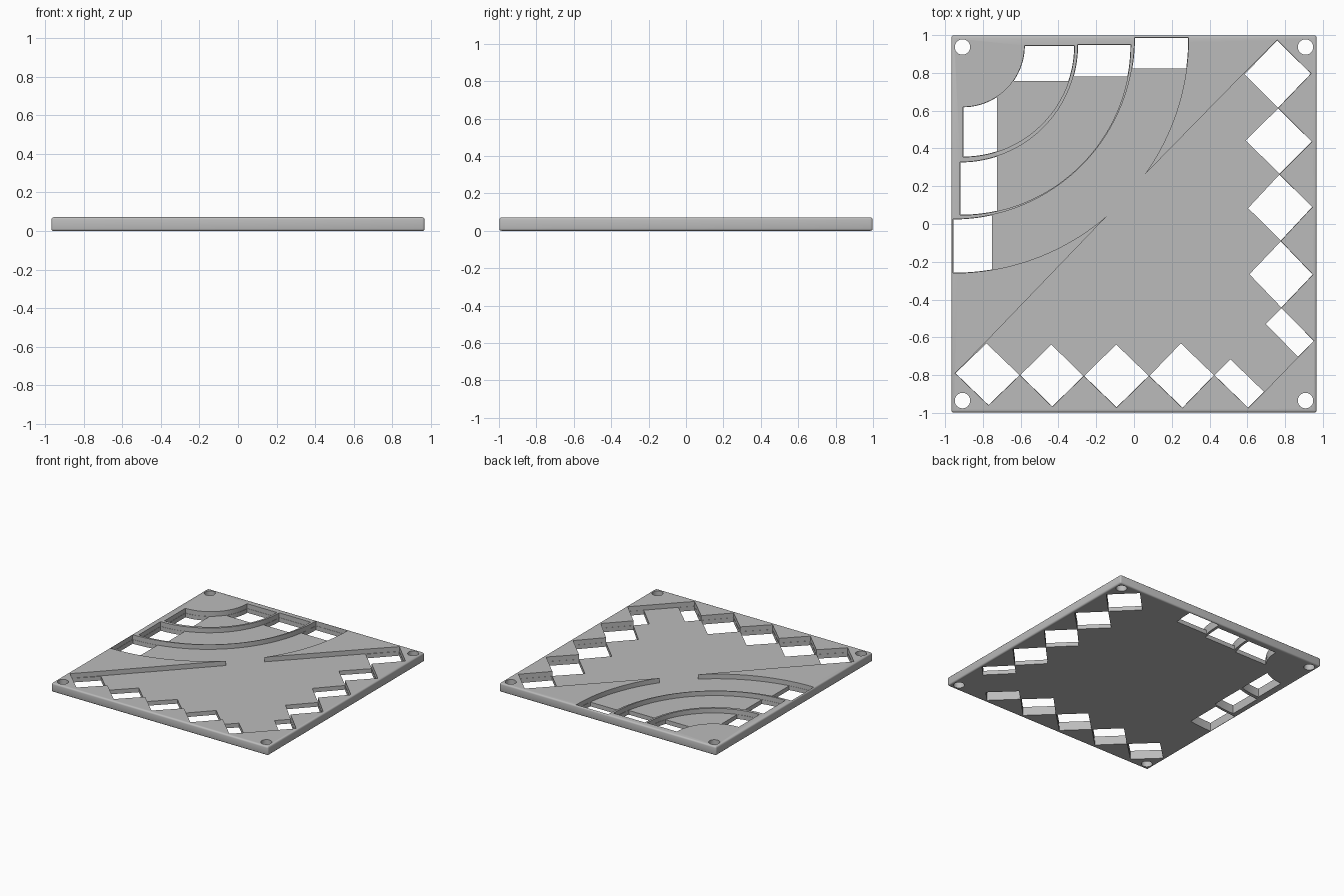
import bpy, bmesh
from math import sin, cos, asin, radians, pi
from mathutils import Vector

THICK, FLOOR, GAP = 0.072, 0.034, 0.002

if "Cube" in bpy.data.objects:
    bpy.data.objects.remove(bpy.data.objects["Cube"])

grey = bpy.data.materials.new("plain grey")
grey.use_nodes = True
grey.diffuse_color = (0.5, 0.5, 0.5, 1)
grey.node_tree.nodes["Principled BSDF"].inputs["Base Color"].default_value = (0.5, 0.5, 0.5, 1)


def arc(c, r, a0, a1, n=32):
    """Points along an arc, angles in radians."""
    steps = [a0 + (a1 - a0) * i / n for i in range(n + 1)]
    return [(c[0] + r * cos(a), c[1] + r * sin(a)) for a in steps]


def prisms(name, outlines, z0, z1):
    """One object made of upright prisms, one for each outline."""
    bm = bmesh.new()
    for pts in outlines:
        face = bm.faces.new([bm.verts.new((x, y, z0)) for x, y in pts])
        ext = bmesh.ops.extrude_face_region(bm, geom=[face], use_keep_orig=True)
        top = [v for v in ext["geom"] if isinstance(v, bmesh.types.BMVert)]
        bmesh.ops.translate(bm, verts=top, vec=(0, 0, z1 - z0))
    bmesh.ops.recalc_face_normals(bm, faces=bm.faces)
    mesh = bpy.data.meshes.new(name)
    bm.to_mesh(mesh)
    bm.free()
    ob = bpy.data.objects.new(name, mesh)
    bpy.context.collection.objects.link(ob)
    mesh.materials.append(grey)
    return ob


def apply(ob, mod):
    bpy.context.view_layer.objects.active = ob
    bpy.ops.object.modifier_apply(modifier=mod.name)


def cut(ob, cutter):
    cutter.hide_render = True
    mod = ob.modifiers.new("cut", "BOOLEAN")
    mod.operation, mod.solver, mod.object = "DIFFERENCE", "EXACT", cutter
    apply(ob, mod)
    bpy.data.objects.remove(cutter)


def shrink(pts):
    """Pull an outline slightly in, so neighbours do not touch."""
    mid = sum((Vector(p) for p in pts), Vector((0, 0))) / len(pts)
    return [tuple(mid + (Vector(p) - mid) * 0.988) for p in pts]


# Plate with softened edges
W, D = 0.967, 0.998
plate = prisms("plate", [[(-W, -D), (W, -D), (W, D), (-W, D)]], 0, THICK)
bevel = plate.modifiers.new("soft edges", "BEVEL")
bevel.width, bevel.segments = 0.012, 3
apply(plate, bevel)

# Arched bands: centre, inner radius, outer radius, hole depth at top and left
bands = [((-0.905, 0.945), 0.325, 0.59, 0.188, 0.18),
         ((-0.92, 0.95), 0.622, 0.903, 0.17, 0.195),
         ((-0.958, 0.987), 0.961, 1.247, 0.164, 0.206)]

# Diamond chains: side corners of the outer zigzag
right = [(0.758, 0.974), (0.938, 0.796), (0.763, 0.614), (0.943, 0.436),
         (0.77, 0.264), (0.945, 0.09), (0.777, -0.09), (0.948, -0.268),
         (0.78, -0.444), (0.953, -0.619), (0.869, -0.704)]
bottom = [(0.69, -0.889), (0.605, -0.974), (0.425, -0.8), (0.257, -0.974),
          (0.08, -0.804), (-0.092, -0.972), (-0.266, -0.804), (-0.432, -0.968),
          (-0.604, -0.8), (-0.77, -0.96), (-0.947, -0.79)]

# Sunken centre, bounded by the last ridge, two wedges and the zigzags
c, r0, r1, _, _ = bands[2]
sunken = arc(c, r0, -pi / 2, 0, 64)
sunken += arc(c, r1, 0, radians(-35.7))
sunken += [(0.584, 0.8)] + right + bottom + [(-0.784, -0.624)]
sunken += arc(c, r1, radians(-48.9), -pi / 2)
cut(plate, prisms("centre_recess", [sunken], FLOOR, 0.2))

# Two sunken bands between the ridges
for c, r0, r1, _, _ in bands[:2]:
    outline = arc(c, r0, -pi / 2, 0, 64) + arc(c, r1, 0, -pi / 2, 64)
    cut(plate, prisms("band_recess", [outline], FLOOR, 0.2))

# Through holes at both ends of each band
holes = []
for c, r0, r1, top, left in bands:
    a, b = r0 + GAP, r1 - GAP
    holes.append(arc(c, a, -GAP / a, -asin(top / a)) + arc(c, b, -asin(top / b), -GAP / b))
    holes.append(arc(c, a, GAP / a - pi / 2, asin(left / a) - pi / 2)
                 + arc(c, b, asin(left / b) - pi / 2, GAP / b - pi / 2))


# Through holes along the diamond chains; the fourth corner completes the parallelogram
def fourth(p, q, s):
    return [p, q, s, (p[0] + s[0] - q[0], p[1] + s[1] - q[1])]


for chain in (right, bottom):
    for i in range(0, len(chain) - 2, 2):
        holes.append(shrink(fourth(*chain[i:i + 3])))

# Round corner holes
for x in (-0.908, 0.908):
    for y in (-0.935, 0.937):
        holes.append(arc((x, y), 0.041, 0, 2 * pi * 31 / 32, 31))

cut(plate, prisms("through_holes", holes, -0.1, 0.2))

# Smooth curved walls, keep crisp edges
bpy.ops.object.select_all(action="DESELECT")
plate.select_set(True)
bpy.context.view_layer.objects.active = plate
bpy.ops.object.shade_smooth_by_angle(angle=radians(30))
